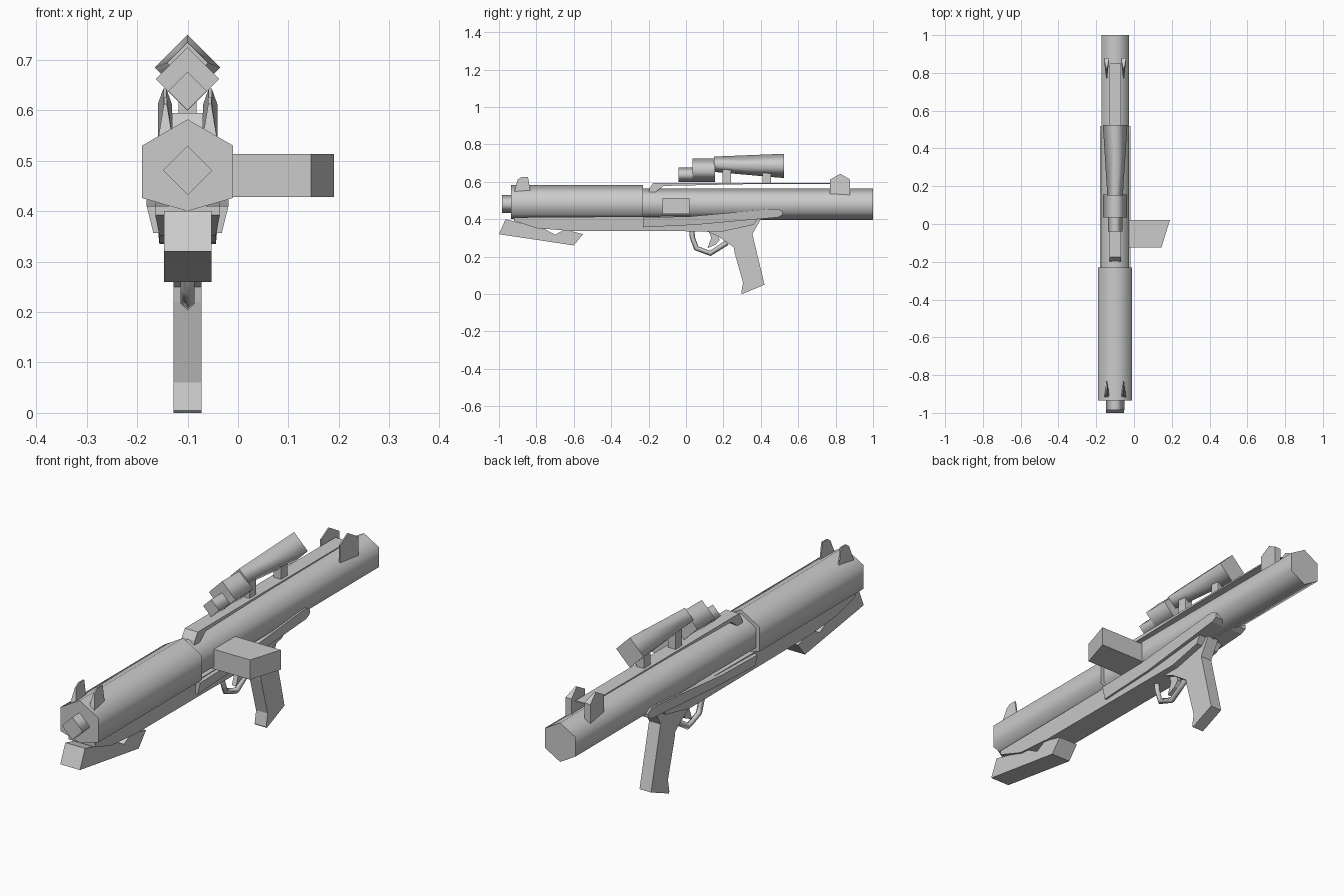
import bpy, bmesh, math

if "Cube" in bpy.data.objects:
    bpy.data.objects.remove(bpy.data.objects["Cube"])

CX = -0.10  # centre line of the weapon


def finish(name, bm):
    bmesh.ops.recalc_face_normals(bm, faces=bm.faces)
    me = bpy.data.meshes.new(name)
    bm.to_mesh(me)
    bm.free()
    ob = bpy.data.objects.new(name, me)
    bpy.context.collection.objects.link(ob)
    return ob


def prism(name, pts, width, cx=CX):
    """Side profile (y, z) given thickness across x; width may be a function of (y, z)."""
    half = width if callable(width) else (lambda y, z: width)
    bm = bmesh.new()
    left = [bm.verts.new((cx - half(y, z), y, z)) for y, z in pts]
    right = [bm.verts.new((cx + half(y, z), y, z)) for y, z in pts]
    bm.faces.new(left)
    bm.faces.new(right[::-1])
    n = len(pts)
    for i in range(n):
        j = (i + 1) % n
        bm.faces.new((left[i], left[j], right[j], right[i]))
    return finish(name, bm)


def tube(name, sections, sides, flatten=None):
    """Point-up polygon tube along y from (y, centre z, radius) sections, smooth sides, flat caps."""
    bm = bmesh.new()
    rings = []
    for y, zc, r in sections:
        ring = []
        for k in range(sides):
            a = 2 * math.pi * k / sides
            z = zc + r * math.cos(a)
            if flatten is not None:
                z = max(z, flatten)
            ring.append(bm.verts.new((CX + r * math.sin(a), y, z)))
        rings.append(ring)
    for a, b in zip(rings, rings[1:]):
        for k in range(sides):
            j = (k + 1) % sides
            bm.faces.new((a[k], a[j], b[j], b[k])).smooth = True
    for ring in (rings[0], rings[-1]):
        cap = bm.faces.new(ring)
        for e in cap.edges:
            e.smooth = False
    return finish(name, bm)


# barrel, front shroud and muzzle
tube("rear_barrel", [(-0.24, 0.48, 0.084), (1.0, 0.48, 0.084)], 6)
tube("front_shroud", [(-0.935, 0.478, 0.104), (-0.23, 0.478, 0.104)], 6, flatten=0.40)
tube("muzzle", [(-0.985, 0.481, 0.049), (-0.93, 0.481, 0.049)], 4)

# lower body under the barrel
prism("lower_body", [(-0.92, 0.41), (-0.92, 0.392), (-0.80, 0.352), (-0.62, 0.338), (0.2, 0.335),
                     (0.36, 0.37), (0.40, 0.42)], lambda y, z: 0.064 if z > 0.38 else 0.056)

# widened receiver rail that rises to a rounded tip at the back
prism("receiver_rail", [(-0.23, 0.41), (-0.23, 0.357), (0.05, 0.37), (0.49, 0.41), (0.515, 0.422),
                        (0.518, 0.44), (0.495, 0.455), (0.46, 0.455), (0.02, 0.415)],
      lambda y, z: 0.081 if z > 0.40 else 0.068)

# pistol grip
prism("pistol_grip", [(0.10, 0.34), (0.17, 0.31), (0.255, 0.25), (0.26, 0.22), (0.305, 0.06),
                      (0.295, 0.005), (0.30, 0.0), (0.42, 0.05), (0.355, 0.32), (0.40, 0.40),
                      (0.2, 0.40)], 0.0275)

# folded front handle
prism("front_handle", [(-0.965, 0.40), (-0.75, 0.345), (-0.70, 0.317), (-0.65, 0.345),
                       (-0.55, 0.32), (-0.60, 0.26), (-1.0, 0.32)], 0.047)


# trigger and its guard, swept with a diamond section
def bar(name, pts, radius):
    cu = bpy.data.curves.new(name, 'CURVE')
    cu.dimensions = '3D'
    cu.bevel_depth = radius
    cu.bevel_resolution = 0
    cu.use_fill_caps = True
    sp = cu.splines.new('POLY')
    sp.points.add(len(pts) - 1)
    for p, (y, z) in zip(sp.points, pts):
        p.co = (CX, y, z, 1)
    ob = bpy.data.objects.new(name, cu)
    bpy.context.collection.objects.link(ob)


bar("trigger_guard", [(0.03, 0.345), (0.035, 0.30), (0.055, 0.245), (0.13, 0.217), (0.22, 0.275)], 0.014)
prism("trigger", [(0.12, 0.34), (0.135, 0.30), (0.115, 0.245), (0.16, 0.265), (0.18, 0.29), (0.16, 0.34)], 0.010)

# side magazine box, outer end slanted
box = bmesh.new()
plan = [(-0.06, 0.02), (0.19, 0.02), (0.145, -0.125), (-0.06, -0.125)]
base = box.faces.new([box.verts.new((x, y, 0.428)) for x, y in plan])
top = bmesh.ops.extrude_face_region(box, geom=[base])["geom"]
bmesh.ops.translate(box, vec=(0, 0, 0.085), verts=[v for v in top if isinstance(v, bmesh.types.BMVert)])
finish("side_magazine", box)

# top rail
prism("top_rail", [(-0.20, 0.54), (-0.195, 0.565), (-0.175, 0.595), (0.85, 0.595), (0.85, 0.590),
                   (0.3, 0.587), (-0.12, 0.578), (-0.17, 0.54)], 0.031)

# scope and mounts
tube("scope_eyepiece", [(-0.04, 0.638, 0.038), (0.04, 0.638, 0.038)], 4)
tube("scope_body", [(0.035, 0.662, 0.063), (0.155, 0.662, 0.063)], 4)
tube("scope_front", [(0.15, 0.694, 0.041), (0.525, 0.685, 0.065)], 4)
for name, y, z in (("scope_mount_front", 0.195, 0.67), ("scope_mount_rear", 0.41, 0.65)):
    prism(name, [(y, 0.588), (y + 0.045, 0.588), (y + 0.045, z), (y, z)], 0.018)

# paired sight fins, thinning towards the top
for side, s in (("left", -1), ("right", 1)):
    prism("front_fin_" + side, [(-0.92, 0.54), (-0.90, 0.612), (-0.88, 0.626), (-0.845, 0.626), (-0.83, 0.54)],
          lambda y, z: 0.015 if y < -0.91 else 0.003, CX + s * 0.044)
    prism("rear_fin_" + side, [(0.77, 0.525), (0.77, 0.612), (0.825, 0.643), (0.878, 0.612), (0.878, 0.525)],
          lambda y, z: 0.003 if z > 0.63 or y < 0.8 else 0.014, CX + s * 0.045)
